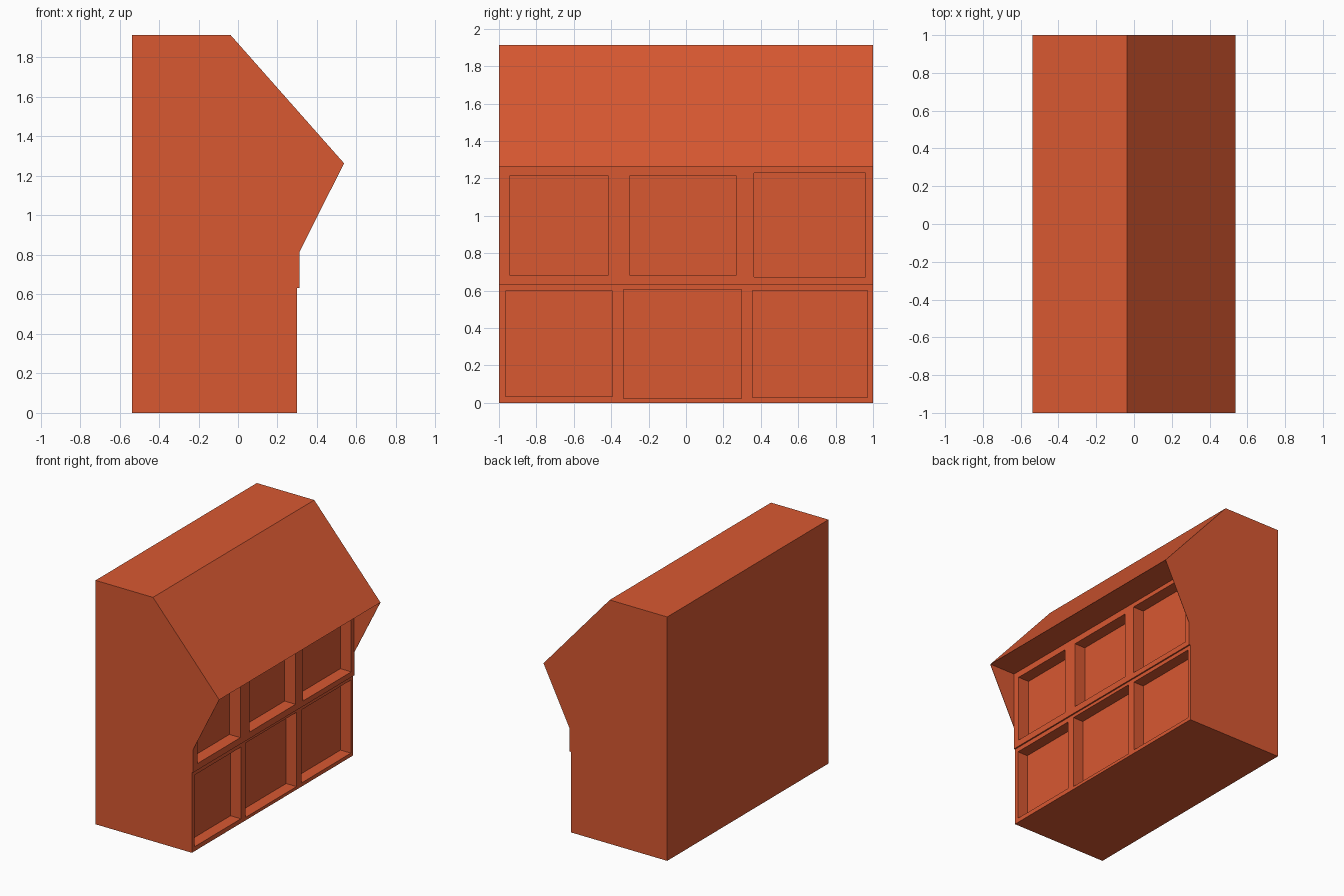
import bpy, bmesh

if "Cube" in bpy.data.objects:
    bpy.data.objects.remove(bpy.data.objects["Cube"])

paint = bpy.data.materials.new("orange_paint")
paint.diffuse_color = (0.69, 0.098, 0.031, 1)
paint.use_nodes = True
paint.node_tree.nodes["Principled BSDF"].inputs["Base Color"].default_value = paint.diffuse_color


def add_object(name, bm):
    bmesh.ops.recalc_face_normals(bm, faces=bm.faces)
    mesh = bpy.data.meshes.new(name)
    bm.to_mesh(mesh)
    bm.free()
    mesh.materials.append(paint)
    obj = bpy.data.objects.new(name, mesh)
    bpy.context.collection.objects.link(obj)
    return obj


def extrude_profile(name, profile, y0, y1):
    """Extrude an (x, z) outline along y."""
    bm = bmesh.new()
    face = bm.faces.new([bm.verts.new((x, y0, z)) for x, z in profile])
    geom = bmesh.ops.extrude_face_region(bm, geom=[face])["geom"]
    verts = [g for g in geom if isinstance(g, bmesh.types.BMVert)]
    bmesh.ops.translate(bm, verts=verts, vec=(0, y1 - y0, 0))
    return add_object(name, bm)


# Main body with stepped front, flat soffit and sloping hood
LOW_X, UP_X, TIP_X, TIP_Z, STEP_Z = 0.30, 0.311, 0.537, 1.264, 0.632
body = extrude_profile("cabinet_body", [
    (-0.537, 0), (LOW_X, 0), (LOW_X, STEP_Z), (UP_X, STEP_Z),
    (UP_X, TIP_Z), (TIP_X, TIP_Z), (-0.038, 1.914), (-0.537, 1.914)], -1, 1)

# Window recesses: face x, depth, y0, y1, z0, z1
windows = [
    (LOW_X, 0.09, -0.966, -0.393, 0.035, 0.597),
    (LOW_X, 0.09, -0.334, 0.297, 0.024, 0.607),
    (LOW_X, 0.09, 0.356, 0.971, 0.029, 0.602),
    (UP_X, 0.095, -0.945, -0.415, 0.683, 1.214),
    (UP_X, 0.095, -0.303, 0.27, 0.683, 1.214),
    (UP_X, 0.095, 0.364, 0.96, 0.674, 1.23),
]
for x, depth, y0, y1, z0, z1 in windows:
    a, b = x - depth, x + 0.1
    cutter = extrude_profile("window_cutter", [(a, z0), (b, z0), (b, z1), (a, z1)], y0, y1)
    cutter.hide_render = True
    mod = body.modifiers.new("window_recess", "BOOLEAN")
    mod.operation = "DIFFERENCE"
    mod.solver = "EXACT"
    mod.object = cutter
    bpy.context.view_layer.objects.active = body
    bpy.ops.object.modifier_apply(modifier=mod.name)
    bpy.data.objects.remove(cutter)

# Thin triangular cheeks closing the ends of the hood
cheek = [(UP_X, 0.814), (TIP_X, TIP_Z), (UP_X, TIP_Z)]
extrude_profile("front_hood_cheek", cheek, -1, -0.997)
extrude_profile("back_hood_cheek", cheek, 0.997, 1)
